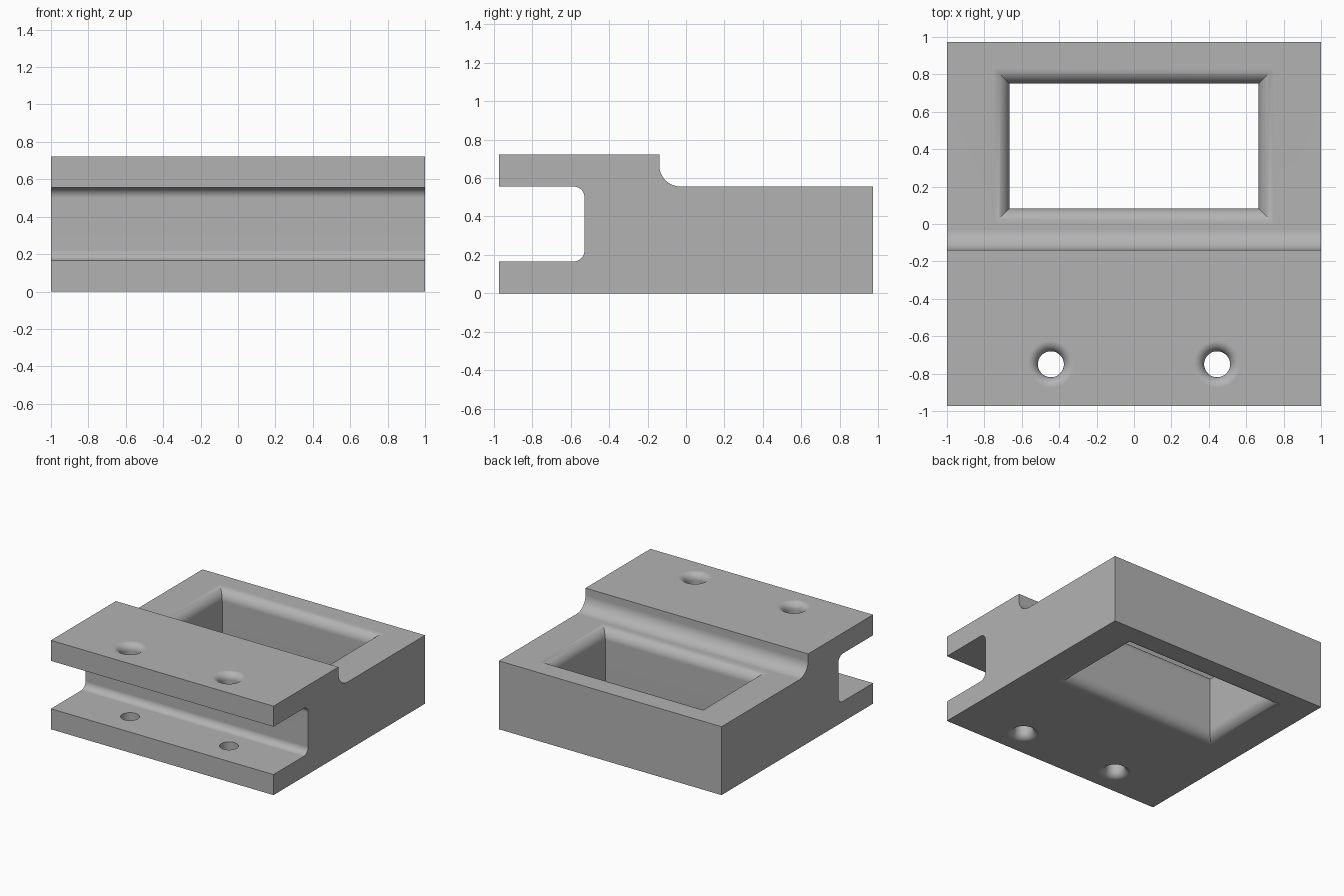
import bpy, bmesh
from math import sin, cos, pi, radians

default = bpy.data.objects.get("Cube")
if default:
    bpy.data.objects.remove(default, do_unlink=True)

U = 1 / 18                      # design unit: the block is 36 x 35 x 13
FRONT, BACK = -17.5 * U, 17.5 * U
TOP, DECK, SHELF = 13 * U, 10 * U, 3 * U

grey = bpy.data.materials.new("plain grey")
grey.use_nodes = True
colour = (0.45, 0.45, 0.45, 1)
grey.diffuse_color = colour
grey.node_tree.nodes["Principled BSDF"].inputs["Base Color"].default_value = colour


def loft(name, rings):
    """Closed solid through a stack of matching rings."""
    bm = bmesh.new()
    loops = [[bm.verts.new(p) for p in ring] for ring in rings]
    n = len(loops[0])
    for a, b in zip(loops, loops[1:]):
        for i in range(n):
            j = (i + 1) % n
            bm.faces.new((a[i], a[j], b[j], b[i]))
    bm.faces.new(loops[0][::-1])
    bm.faces.new(loops[-1])
    bmesh.ops.recalc_face_normals(bm, faces=bm.faces)
    mesh = bpy.data.meshes.new(name)
    bm.to_mesh(mesh)
    bm.free()
    mesh.materials.append(grey)
    obj = bpy.data.objects.new(name, mesh)
    bpy.context.collection.objects.link(obj)
    return obj


def arc(y, z, r, start, end, steps=10):
    angles = [radians(start + (end - start) * i / steps) for i in range(steps + 1)]
    return [(y + r * cos(a), z + r * sin(a)) for a in angles]


def lip(z, r, side, steps=10):
    """(height, widening) pairs of a rounded rim; side is 1 for an upper rim."""
    angles = [pi / 2 * i / steps for i in range(steps + 1)]
    pairs = [(z - side * r * (1 - sin(a)), r * (1 - cos(a))) for a in angles]
    return pairs + [(z + side * U, r)]


def rectangle(x, y0, y1, z, grow):
    x, y0, y1 = x + grow, y0 - grow, y1 + grow
    return [(-x, y0, z), (x, y0, z), (x, y1, z), (-x, y1, z)]


def circle(x, y, r, z, n=48):
    return [(x + r * cos(2 * pi * i / n), y + r * sin(2 * pi * i / n), z)
            for i in range(n)]


# Block: side profile with front slot and filleted step
slot_y = FRONT + 8 * U
step_y = FRONT + 15 * U
profile = [(FRONT, 0), (BACK, 0), (BACK, DECK)]
profile += arc(step_y + 2 * U, DECK + 2 * U, 2 * U, 270, 180)
profile += [(step_y, TOP), (FRONT, TOP), (FRONT, DECK)]
profile += arc(slot_y - U, DECK - U, U, 90, 0)
profile += arc(slot_y - U, SHELF + U, U, 0, -90)
profile += [(FRONT, SHELF)]
block = loft("mounting_block", [[(x, y, z) for y, z in profile] for x in (-1, 1)])

# Rectangular window with rounded rims above and below
window = lip(0, 1.5 * U, -1)[::-1] + lip(DECK, 1.5 * U, 1)
cutters = [loft("window_cutter", [rectangle(12 * U, 1.5 * U, 13.5 * U, z, g)
                                  for z, g in window])]

# Screw holes through both flanges, rounded on the outer faces
hole = lip(0, U, -1)[::-1] + lip(TOP, U, 1)
for side, x in (("right", -8 * U), ("left", 8 * U)):
    cutters.append(loft(side + "_hole_cutter",
                        [circle(x, FRONT + 4 * U, 1.25 * U + g, z) for z, g in hole]))

bpy.ops.object.select_all(action='DESELECT')
bpy.context.view_layer.objects.active = block
block.select_set(True)
for cutter in cutters:
    cutter.hide_render = True
    mod = block.modifiers.new("cut", 'BOOLEAN')
    mod.operation, mod.solver, mod.object = 'DIFFERENCE', 'EXACT', cutter
    bpy.ops.object.modifier_apply(modifier=mod.name)
    bpy.data.objects.remove(cutter, do_unlink=True)

# Smooth fillets with flat main faces
bpy.ops.object.shade_smooth_by_angle(angle=radians(30))
weighted = block.modifiers.new("flat faces", 'WEIGHTED_NORMAL')
weighted.keep_sharp = True
